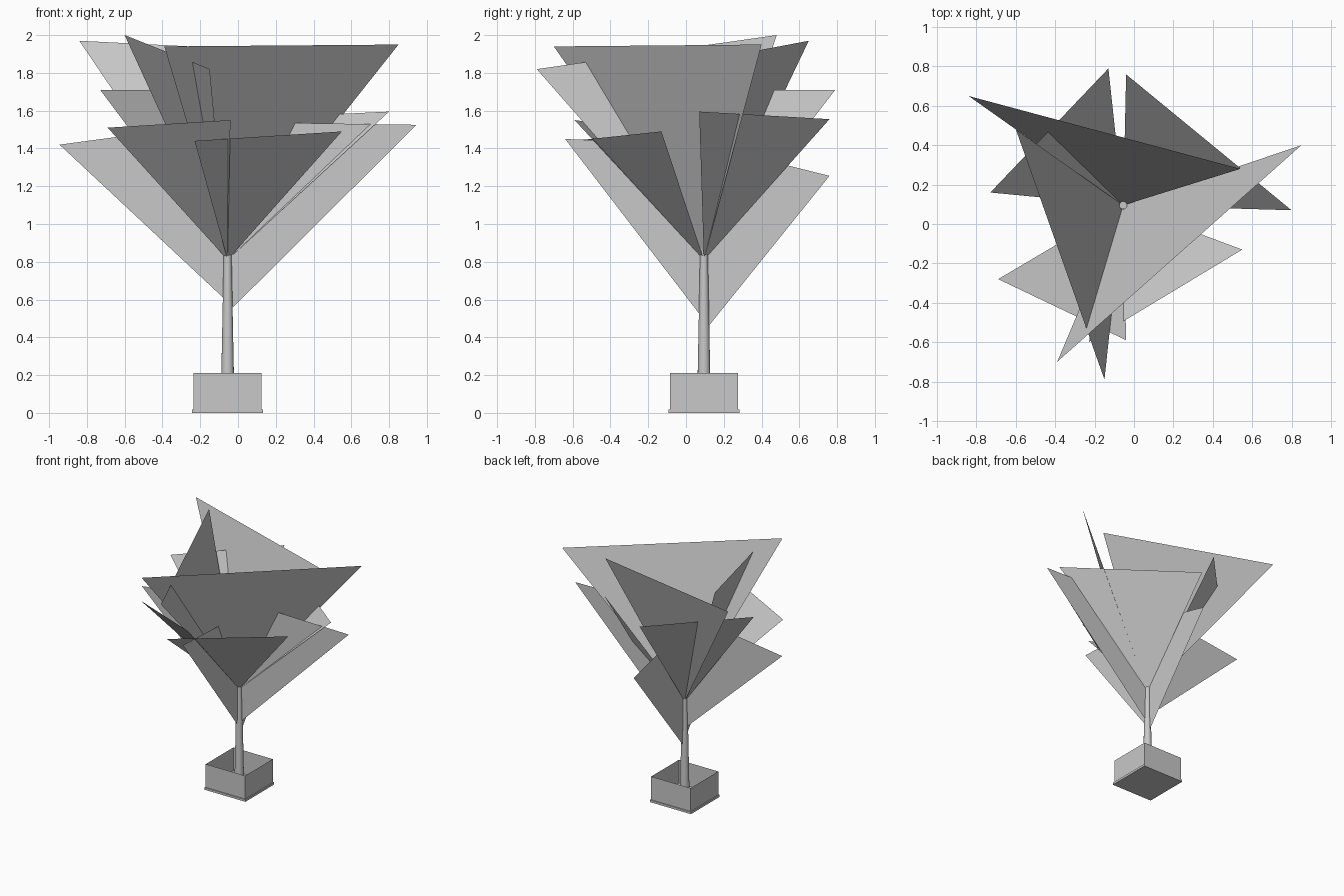
import bpy, bmesh
from mathutils import Vector

cube = bpy.data.objects.get("Cube")
if cube:
    bpy.data.objects.remove(cube, do_unlink=True)

GREY = (0.58, 0.58, 0.58, 1)
grey = bpy.data.materials.new("plain_grey")
grey.use_nodes = True
grey.diffuse_color = GREY
grey.node_tree.nodes["Principled BSDF"].inputs["Base Color"].default_value = GREY

CX, CY = -0.055, 0.095      # stem axis
CROWN = (CX, CY, 0.81)      # point where the leaves meet


def add_object(name, bm):
    mesh = bpy.data.meshes.new(name)
    bm.to_mesh(mesh)
    bm.free()
    mesh.materials.append(grey)
    obj = bpy.data.objects.new(name, mesh)
    bpy.context.collection.objects.link(obj)
    return obj


def add_leaf(name, points):
    bm = bmesh.new()
    bm.faces.new([bm.verts.new(p) for p in points])
    return add_object(name, bm)


def add_box(name, width, z0, z1, open_top=False):
    bm = bmesh.new()
    bmesh.ops.create_cube(bm, size=1)
    for v in bm.verts:
        v.co = Vector((CX + v.co.x * width, CY + v.co.y * width,
                       z0 + (v.co.z + 0.5) * (z1 - z0)))
    if open_top:
        top = max(bm.faces, key=lambda f: f.calc_center_median().z)
        bmesh.ops.delete(bm, geom=[top], context='FACES_ONLY')
    return add_object(name, bm)


# Planter: open box on a thin foot
add_box("planter", 0.36, 0.012, 0.21, open_top=True)
add_box("planter_foot", 0.375, 0, 0.018)

# Tapered stem
bm = bmesh.new()
bmesh.ops.create_cone(bm, cap_ends=True, segments=16, radius1=0.037, radius2=0.02, depth=0.86)
bmesh.ops.translate(bm, verts=bm.verts, vec=(CX, CY, 0.445))
stem = add_object("stem", bm)
bpy.context.view_layer.objects.active = stem
stem.select_set(True)
bpy.ops.object.shade_smooth_by_angle()

# Leaning triangular leaves, each given by its two outer corners
leaves = {
    "leaf_front_left": ((-0.39, -0.70, 1.94), (0.85, 0.40, 1.95)),
    "leaf_right": ((-0.60, 0.48, 2.00), (-0.15, -0.79, 1.82)),
    "leaf_back": ((-0.84, 0.65, 1.97), (0.54, 0.28, 1.90)),
    "leaf_back_right_low": ((-0.13, 0.79, 1.71), (-0.73, 0.16, 1.71)),
    "leaf_back_left_low": ((0.80, 0.07, 1.595), (-0.04, 0.76, 1.555)),
    "leaf_front_right_low": ((-0.69, -0.28, 1.51), (-0.04, -0.59, 1.55)),
    "leaf_front_low": ((0.55, -0.13, 1.49), (-0.23, -0.60, 1.44)),
}
for name, (a, b) in leaves.items():
    add_leaf(name, (a, b, CROWN))

# Two upright leaves crossing on the stem
add_leaf("upright_leaf_across", ((-0.945, CY, 1.42), (CX, CY, 1.54),
                                 (0.945, CY, 1.525), (-0.025, CY, 0.56)))
add_leaf("upright_leaf_along", ((CX, -0.64, 1.45), (CX, CY, 1.42),
                                (CX, 0.76, 1.255), (CX, 0.12, 0.46)))
